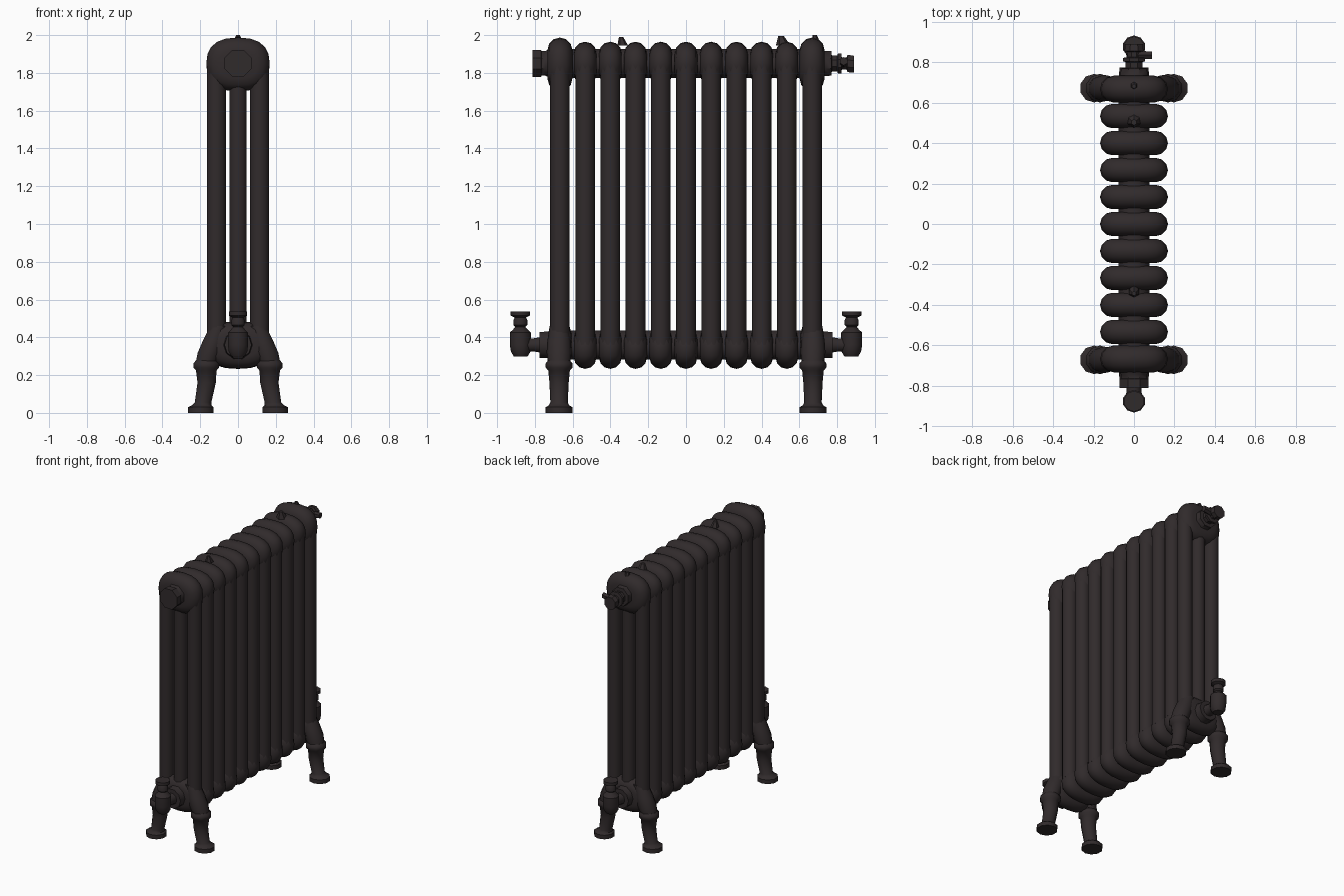
import bpy, bmesh, math
from mathutils import Vector

cube = bpy.data.objects.get("Cube")
if cube:
    bpy.data.objects.remove(cube, do_unlink=True)

iron = bpy.data.materials.new("dark cast iron")
iron.use_nodes = True
colour = (0.030, 0.0235, 0.0245, 1)
iron.diffuse_color = colour
iron.node_tree.nodes["Principled BSDF"].inputs["Base Color"].default_value = colour

AXES = {"x": (Vector((0, 1, 0)), Vector((0, 0, 1))),
        "y": (Vector((0, 0, 1)), Vector((1, 0, 0))),
        "z": (Vector((1, 0, 0)), Vector((0, 1, 0)))}


def loft(bm, rings):
    """Skin a list of equal point rings and cap both ends."""
    rows = [[bm.verts.new(p) for p in ring] for ring in rings]
    n = len(rows[0])
    for a, b in zip(rows, rows[1:]):
        for i in range(n):
            j = (i + 1) % n
            bm.faces.new((a[i], a[j], b[j], b[i]))
    bm.faces.new(rows[0][::-1])
    bm.faces.new(rows[-1])


def turned(bm, axis, stations, sides=10):
    """Round part from (x, y, z, radius) stations, rings square to the axis."""
    u, v = AXES[axis]
    angles = [math.tau * (i + 0.5) / sides for i in range(sides)]
    loft(bm, [[Vector((x, y, z)) + r * (math.cos(t) * u + math.sin(t) * v)
               for t in angles] for x, y, z, r in stations])


def header(bm, y, z, a, b, r):
    """Rounded slab with a soft-cornered outline and a half-round rim."""
    def sp(c):
        return math.copysign(abs(c) ** 0.8, c)
    rings = []
    for k in range(7):
        t = math.pi * (k / 6 - 0.5)
        inset = r * (1 - math.cos(t))
        rings.append([Vector(((a - inset) * sp(math.cos(s)), y + r * math.sin(t),
                              z + (b - inset) * sp(math.sin(s))))
                      for s in (math.tau * i / 20 for i in range(20))])
    loft(bm, rings)


def finish(name, bm, angle=42):
    bmesh.ops.recalc_face_normals(bm, faces=bm.faces)
    mesh = bpy.data.meshes.new(name)
    bm.to_mesh(mesh)
    bm.free()
    obj = bpy.data.objects.new(name, mesh)
    bpy.context.collection.objects.link(obj)
    mesh.materials.append(iron)
    bpy.ops.object.select_all(action="DESELECT")
    obj.select_set(True)
    bpy.context.view_layer.objects.active = obj
    bpy.ops.object.shade_smooth_by_angle(angle=math.radians(angle))
    return obj


# Eleven sections: three columns between a top and a bottom header
COUNT, PITCH = 11, 0.1335
TOP, LOW = 1.85, 0.36
for i in range(COUNT):
    y = (i - (COUNT - 1) / 2) * PITCH
    end = i in (0, COUNT - 1)
    bm = bmesh.new()
    for x, r in ((-0.114, 0.052), (0, 0.048), (0.114, 0.052)):
        turned(bm, "z", [(x, y, LOW, r), (x, y, TOP, r)])
    if end:
        header(bm, y, 1.845, 0.168, 0.142, 0.066)
        header(bm, y, 0.36, 0.170, 0.125, 0.060)
    else:
        header(bm, y, 1.85, 0.168, 0.115, 0.060)
        header(bm, y, 0.345, 0.168, 0.112, 0.060)
    finish(f"section_{i + 1}", bm)

# Hubs joining the sections, swelling at each joint
for name, z in (("top_hubs", TOP), ("bottom_hubs", LOW)):
    bm = bmesh.new()
    for i in range(COUNT - 1):
        y = (i - (COUNT - 2) / 2) * PITCH
        turned(bm, "y", [(0, y - 0.06, z, 0.088), (0, y - 0.015, z, 0.079),
                         (0, y + 0.015, z, 0.079), (0, y + 0.06, z, 0.088)], 12)
    finish(name, bm)

# Splayed legs with shoulder, collar and foot
for end, sy in (("front", -1), ("back", 1)):
    for side, s in (("right", -1), ("left", 1)):
        y = sy * 0.672
        bm = bmesh.new()
        turned(bm, "z", [(s * 0.100, y, 0.46, 0.050), (s * 0.128, y, 0.38, 0.062),
                         (s * 0.150, y, 0.32, 0.066), (s * 0.165, y, 0.275, 0.060)])
        turned(bm, "z", [(s * 0.168, y, 0.278, 0.058), (s * 0.168, y, 0.262, 0.071),
                         (s * 0.168, y, 0.240, 0.071), (s * 0.168, y, 0.224, 0.057),
                         (s * 0.166, y, 0.160, 0.051), (s * 0.185, y, 0.055, 0.046),
                         (s * 0.192, y, 0.040, 0.054), (s * 0.197, y, 0.030, 0.071),
                         (s * 0.197, y, 0.000, 0.071)])
        finish(f"{end}_{side}_leg", bm)

# Valve at each end of the bottom hub
for end, s in (("front", -1), ("back", 1)):
    bm = bmesh.new()
    turned(bm, "y", [(0, s * 0.70, LOW, 0.085), (0, s * 0.735, LOW, 0.074),
                     (0, s * 0.775, LOW, 0.072), (0, s * 0.775, LOW, 0.042),
                     (0, s * 0.81, LOW, 0.036), (0, s * 0.88, LOW, 0.042)])
    turned(bm, "z", [(0, s * 0.875, 0.298, 0.036), (0, s * 0.875, 0.325, 0.052),
                     (0, s * 0.877, 0.360, 0.056), (0, s * 0.877, 0.425, 0.056),
                     (0, s * 0.877, 0.440, 0.040), (0, s * 0.877, 0.455, 0.026),
                     (0, s * 0.877, 0.465, 0.037), (0, s * 0.877, 0.490, 0.037),
                     (0, s * 0.877, 0.505, 0.030), (0, s * 0.877, 0.515, 0.051),
                     (0, s * 0.877, 0.538, 0.051)])
    finish(f"{end}_valve", bm)

# Blanking plug on the front of the top hub
bm = bmesh.new()
turned(bm, "y", [(0, -0.70, TOP, 0.095), (0, -0.745, TOP, 0.070),
                 (0, -0.765, TOP, 0.070), (0, -0.767, TOP, 0.077),
                 (0, -0.812, TOP, 0.077)], 8)
finish("front_plug", bm)

# Bleed valve on the back of the top hub
bm = bmesh.new()
turned(bm, "y", [(0, 0.70, TOP, 0.090), (0, 0.735, TOP, 0.072),
                 (0, 0.770, TOP, 0.070), (0, 0.772, TOP, 0.045),
                 (0, 0.800, TOP, 0.045), (0, 0.805, TOP, 0.058),
                 (0, 0.822, TOP, 0.058), (0, 0.825, TOP, 0.034),
                 (0, 0.850, TOP, 0.034), (0, 0.855, TOP, 0.050),
                 (0, 0.890, TOP - 0.004, 0.048)], 8)
turned(bm, "x", [(0, 0.835, TOP, 0.024), (0.09, 0.835, TOP + 0.012, 0.022)], 6)
finish("bleed_valve", bm)

# Small casting lugs on the top ridge
for name, y, z, r in (("front_lug", -0.335, 1.990, 0.022),
                      ("back_lug", 0.515, 1.995, 0.030),
                      ("end_lug", 0.690, 2.000, 0.022)):
    bm = bmesh.new()
    turned(bm, "z", [(0, y, 1.945, r * 1.3), (0, y - r * 0.4, z, r * 0.5)], 6)
    finish(name, bm)
